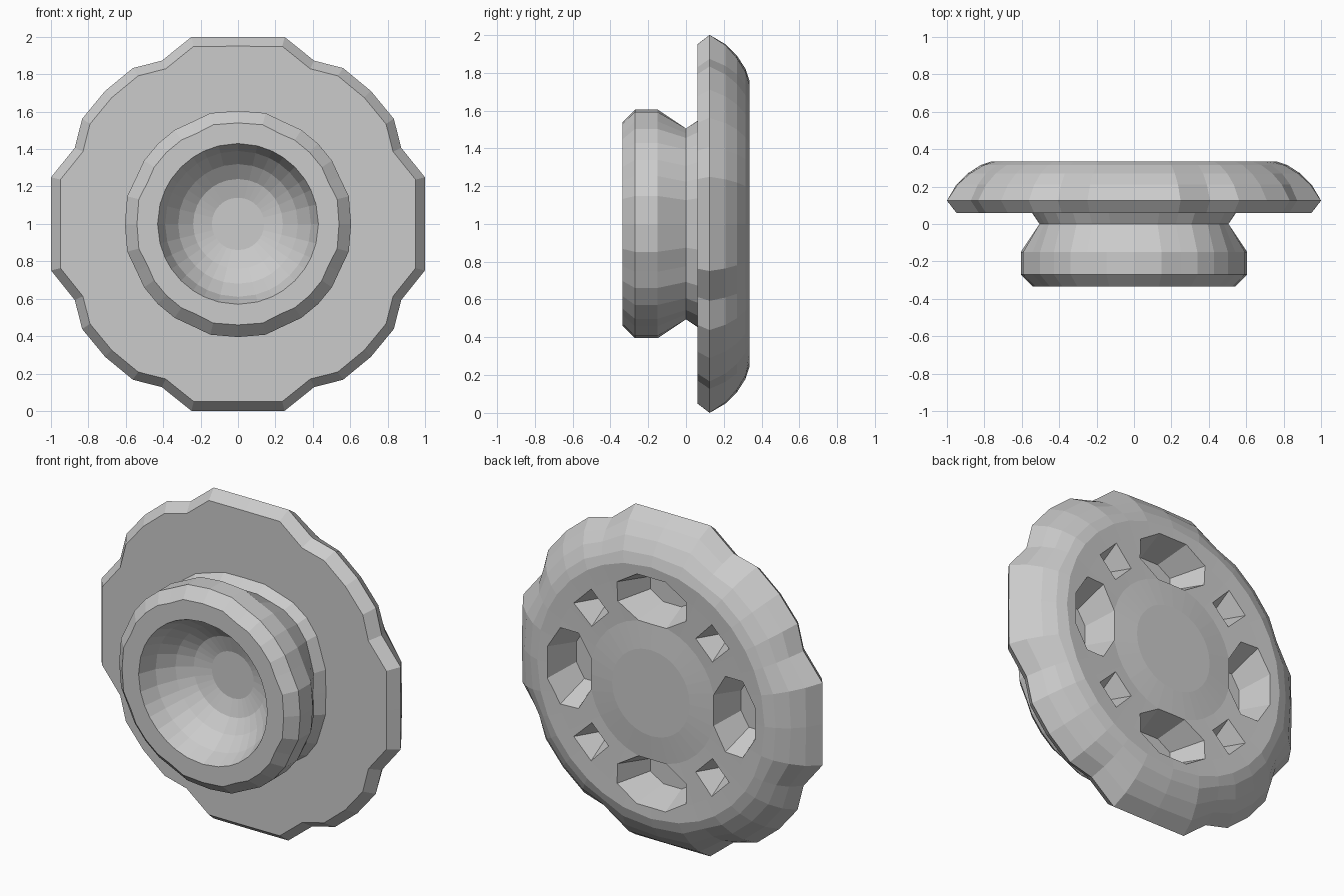
import bpy, bmesh
from math import radians, sin, cos, pi
from mathutils import Matrix

if "Cube" in bpy.data.objects:
    bpy.data.objects.remove(bpy.data.objects["Cube"])

# Scalloped outline, repeated per quadrant: (angle, rim radius factor)
QUAD = [(0, 1.0), (14, 1.03), (25, .963), (34, 1.005), (45, 1.005), (56, 1.005), (65, .963), (76, 1.03)]
OUTLINE = [(radians(q * 90 + a), f) for q in range(4) for a, f in QUAD]
CENTRE_Z = 1.0


def revolve(name, profile):
    """Closed solid from rings (radius, y, scallop, diagonal bulge) around the y axis."""
    bm = bmesh.new()
    rings = []
    for r, y, scallop, bulge in profile:
        ring = []
        for a, f in OUTLINE:
            rr = r * (1 + (f - 1) * scallop + bulge * sin(2 * a) ** 2)
            ring.append(bm.verts.new((rr * cos(a), y, CENTRE_Z + rr * sin(a))))
        rings.append(ring)
    n = len(OUTLINE)
    for p, q in zip(rings, rings[1:]):
        for i in range(n):
            j = (i + 1) % n
            bm.faces.new((p[i], p[j], q[j], q[i]))
    bm.faces.new(rings[0])
    bm.faces.new(rings[-1])
    bmesh.ops.recalc_face_normals(bm, faces=bm.faces)
    return finish(name, bm)


def finish(name, bm):
    me = bpy.data.meshes.new(name)
    bm.to_mesh(me)
    bm.free()
    ob = bpy.data.objects.new(name, me)
    bpy.context.collection.objects.link(ob)
    return ob


# Wheel body: bowl, hub, neck, disc and slightly domed back plate
wheel = revolve("wheel_body", [
    (.14, -.05, 0, 0),
    (.24, -.08, 0, 0),
    (.32, -.14, 0, 0),
    (.39, -.23, 0, 0),
    (.43, -.335, 0, 0),
    (.54, -.335, .4, 0),
    (.605, -.27, .3, 0),
    (.605, -.15, .3, 0),
    (.505, 0, .3, .10),
    (.545, .06, .3, .08),
    (.95, .06, 1, 0),
    (1.0, .125, 1, 0),
    (.95, .21, .8, 0),
    (.89, .27, .5, 0),
    (.82, .315, .3, 0),
    (.76, .335, 0, 0),
    (.66, .33, 0, 0),
    (.42, .32, 0, 0),
    (.26, .335, 0, 0),
])

# Pockets in the back: four large rounded ones and four small pointed ones
cut = bmesh.new()


def add_pocket(k, radius, y0, y1, size, taper, sides, turn):
    m = (Matrix.Translation((0, (y0 + y1) / 2, CENTRE_Z))
         @ Matrix.Rotation(k * pi / 4, 4, 'Y')
         @ Matrix.Translation((0, 0, radius))
         @ Matrix.Rotation(-pi / 2, 4, 'X')
         @ Matrix.Diagonal((size[0], size[1], 1, 1))
         @ Matrix.Rotation(turn, 4, 'Z'))
    bmesh.ops.create_cone(cut, cap_ends=True, segments=sides, radius1=taper,
                          radius2=1.0, depth=y1 - y0, matrix=m)


for k in range(8):
    if k % 2 == 0:
        add_pocket(k, .55, .13, .42, (.29, .18), .55, 8, pi / 8)
    else:
        add_pocket(k, .57, .17, .42, (.17, .17), .12, 4, pi / 4)
bmesh.ops.recalc_face_normals(cut, faces=cut.faces)
cutter = finish("pocket_cutter", cut)
cutter.hide_render = True

mod = wheel.modifiers.new("pockets", 'BOOLEAN')
mod.operation = 'DIFFERENCE'
mod.solver = 'EXACT'
mod.object = cutter
bpy.context.view_layer.objects.active = wheel
bpy.ops.object.modifier_apply(modifier=mod.name)
bpy.data.objects.remove(cutter)
